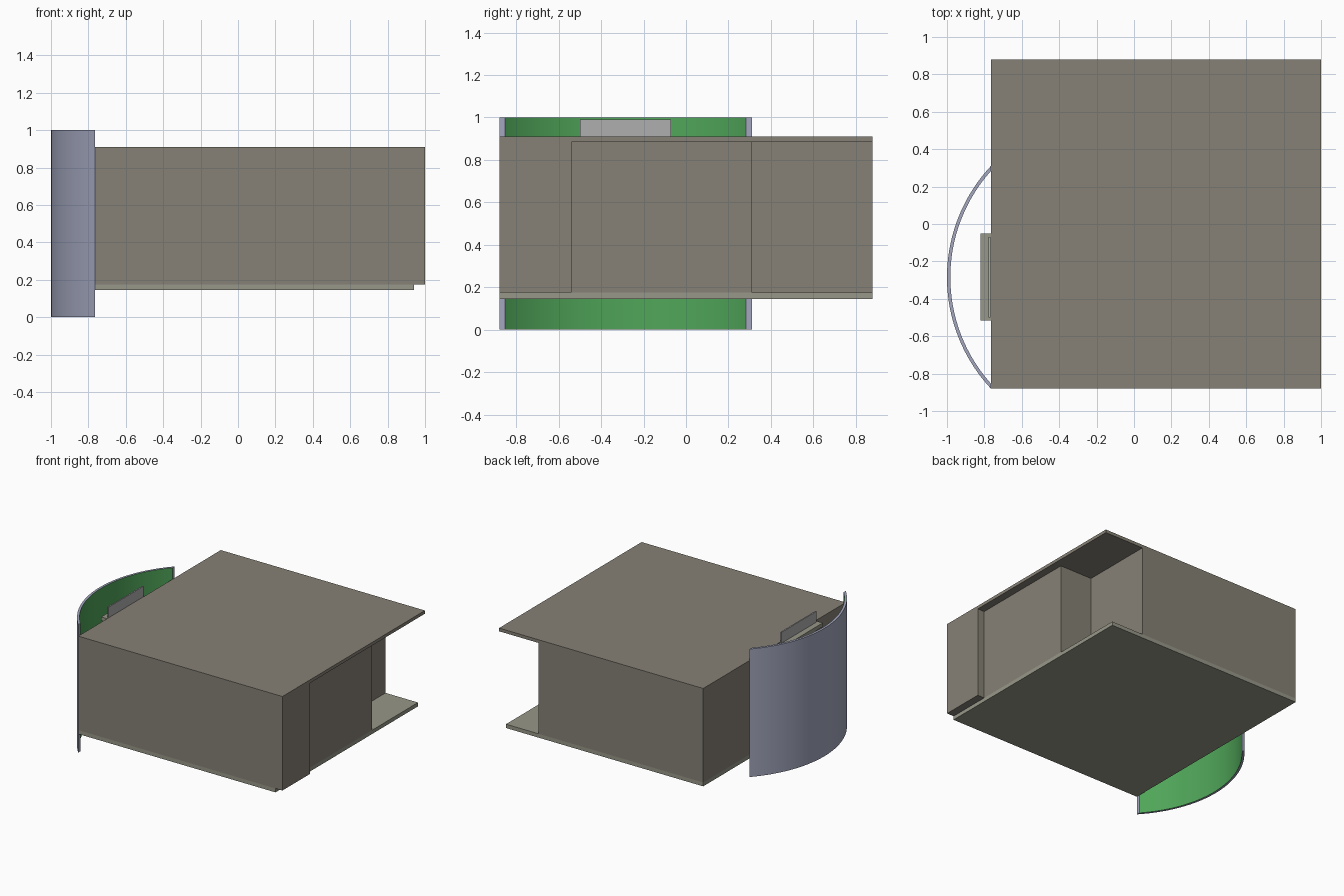
import bpy, bmesh, math

if "Cube" in bpy.data.objects:
    bpy.data.objects.remove(bpy.data.objects["Cube"])


def material(name, rgb):
    m = bpy.data.materials.new(name)
    m.diffuse_color = (*rgb, 1)
    m.use_nodes = True
    m.node_tree.nodes["Principled BSDF"].inputs["Base Color"].default_value = m.diffuse_color
    return m


STONE = material("stone", (0.24, 0.22, 0.18))
SLAB = material("slab_stone", (0.31, 0.31, 0.25))
SHELL = material("blue_grey", (0.37, 0.39, 0.52))
GREEN = material("green", (0.08, 0.38, 0.10))
METAL = material("metal", (0.43, 0.43, 0.43))


def prism(name, outline, z0, z1, mat):
    """Extrude a plan outline (counter-clockwise) from z0 to z1."""
    bm = bmesh.new()
    base = bm.faces.new([bm.verts.new((x, y, z0)) for x, y in outline])
    top = bmesh.ops.extrude_face_region(bm, geom=[base])["geom"]
    verts = [g for g in top if isinstance(g, bmesh.types.BMVert)]
    bmesh.ops.translate(bm, verts=verts, vec=(0, 0, z1 - z0))
    bmesh.ops.recalc_face_normals(bm, faces=bm.faces)
    mesh = bpy.data.meshes.new(name)
    bm.to_mesh(mesh)
    bm.free()
    obj = bpy.data.objects.new(name, mesh)
    bpy.context.collection.objects.link(obj)
    mesh.materials.append(mat)
    return obj


def box(name, x0, x1, y0, y1, z0, z1, mat):
    return prism(name, [(x0, y0), (x1, y0), (x1, y1), (x0, y1)], z0, z1, mat)


LEFT, BACK = -0.765, 0.88

# Roof, floor slab and the stepped walls between them
box("roof", LEFT, 1.0, -BACK, BACK, 0.885, 0.91, STONE)
box("floor_slab", LEFT, 0.94, -BACK, BACK, 0.145, 0.175, SLAB)
prism("walls", [(LEFT, -BACK), (1.0, -BACK), (1.0, -0.54), (0.94, -0.54),
                (0.94, 0.31), (0.66, 0.31), (0.66, BACK), (LEFT, BACK)],
      0.175, 0.885, STONE)

# Ledge with an upright panel behind the curved screen
box("ledge", -0.822, LEFT, -0.515, -0.05, 0.875, 0.905, SLAB)
box("upright_panel", -0.778, -0.768, -0.5, -0.07, 0.88, 0.99, METAL)

# Curved screen: outer and inner arcs cut off at the wall plane
CX, CY = -0.129, -0.285


def arc(radius, steps=48):
    half = math.acos((CX - LEFT) / radius)
    angles = [math.pi - half + 2 * half * i / steps for i in range(steps + 1)]
    return [(CX + radius * math.cos(a), CY + radius * math.sin(a)) for a in angles]


outer, inner = arc(0.871), arc(0.853)
screen = prism("curved_screen", outer + inner[::-1], 0, 1, SHELL)
screen.data.materials.append(GREEN)
for face in screen.data.polygons:
    c, n = face.center, face.normal
    facing_in = n.x * (CX - c.x) + n.y * (CY - c.y)
    if abs(n.z) < 0.1 and facing_in > 0.8 * math.hypot(CX - c.x, CY - c.y):
        face.material_index = 1

# Smooth the curve while keeping its rims sharp
bpy.ops.object.select_all(action='DESELECT')
screen.select_set(True)
bpy.context.view_layer.objects.active = screen
bpy.ops.object.shade_smooth_by_angle(angle=math.radians(30))
